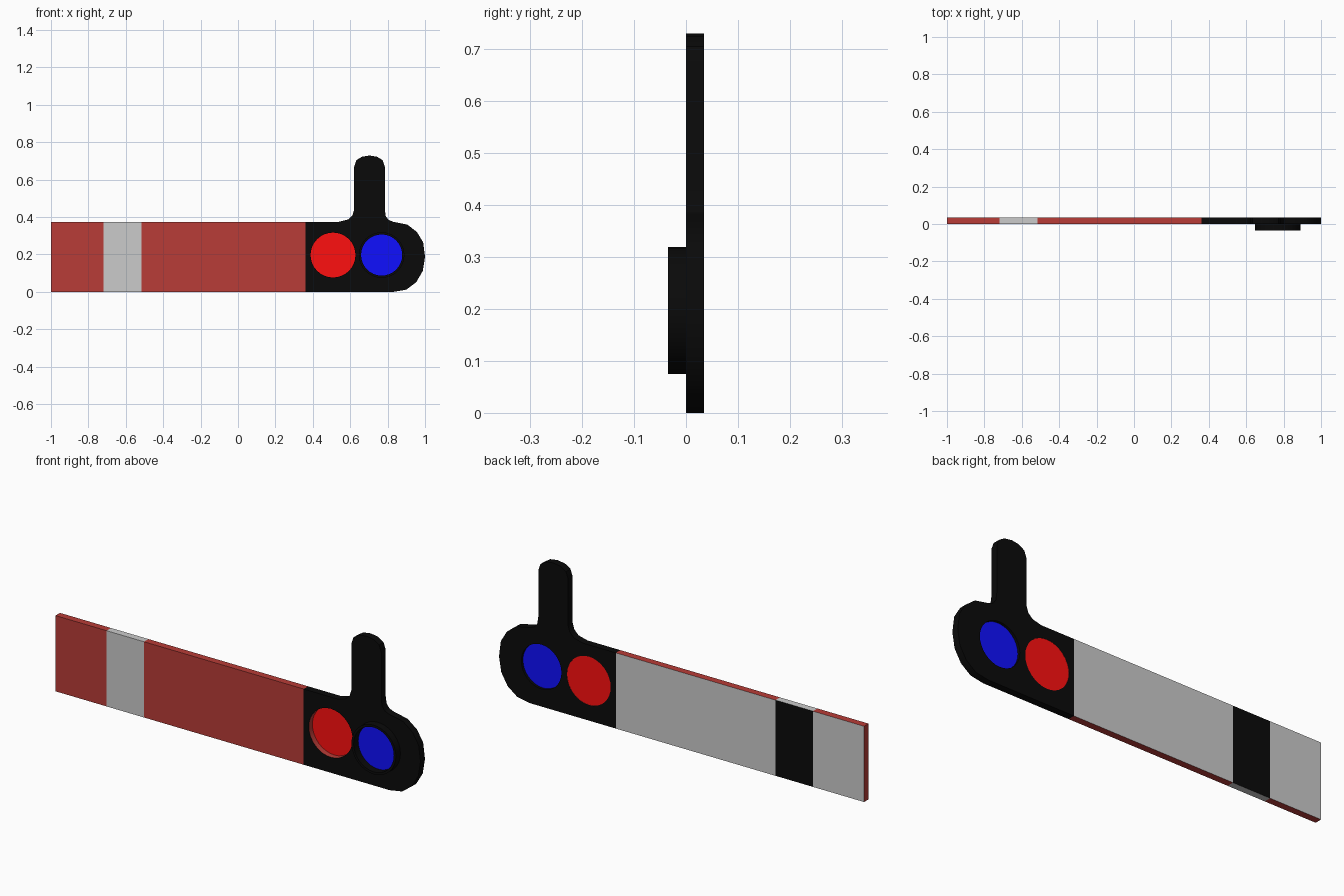
import bpy, bmesh
from math import sin, cos, pi, hypot

if "Cube" in bpy.data.objects:
    bpy.data.objects.remove(bpy.data.objects["Cube"])

T = 0.035          # plate thickness
H = 0.375          # arm height
RED_C, RED_R = (0.508, 0.197), 0.12
BLUE_C, BLUE_R = (0.768, 0.197), 0.11


def material(name, r, g, b):
    m = bpy.data.materials.new(name)
    m.diffuse_color = (r, g, b, 1)
    m.use_nodes = True
    m.node_tree.nodes["Principled BSDF"].inputs["Base Color"].default_value = m.diffuse_color
    return m


ARM_RED = material("arm_red", 0.48, 0.045, 0.038)
WHITE = material("white", 0.6, 0.6, 0.6)
BLACK = material("black", 0.003, 0.003, 0.003)
LENS_RED = material("lens_red", 1.0, 0.005, 0.005)
LENS_BLUE = material("lens_blue", 0.005, 0.005, 1.0)


def circle(c, r, n=32):
    return [(c[0] + r * cos(2 * pi * i / n), c[1] + r * sin(2 * pi * i / n)) for i in range(n)]


def plate(name, loops, y0, y1, *mats):
    """Fill outlines in the XZ plane (inner loops become holes) from y0 to y1."""
    cu = bpy.data.curves.new(name, 'CURVE')
    cu.dimensions = '2D'
    cu.fill_mode = 'BOTH'
    cu.extrude = (y1 - y0) / 2
    for pts in loops:
        s = cu.splines.new('POLY')
        s.points.add(len(pts) - 1)
        for p, (x, z) in zip(s.points, pts):
            p.co = (x, z, 0, 1)
        s.use_cyclic_u = True
    tmp = bpy.data.objects.new(name + "_outline", cu)
    bpy.context.collection.objects.link(tmp)
    bpy.context.view_layer.update()
    me = bpy.data.meshes.new_from_object(tmp.evaluated_get(bpy.context.evaluated_depsgraph_get()))
    bpy.data.objects.remove(tmp)
    bm = bmesh.new()
    bm.from_mesh(me)
    for v in bm.verts:
        x, z, d = v.co
        v.co = (x, (y0 + y1) / 2 - d, z)
    bmesh.ops.remove_doubles(bm, verts=bm.verts, dist=1e-5)
    bmesh.ops.recalc_face_normals(bm, faces=bm.faces)
    for f in bm.faces:
        f.smooth = False
        f.material_index = 0
    bm.to_mesh(me)
    bm.free()
    me.materials.clear()
    for m in mats:
        me.materials.append(m)
    me.name = name
    ob = bpy.data.objects.new(name, me)
    bpy.context.collection.objects.link(ob)
    return ob


# Arm sections: front and edges in one colour, back in another
for name, x0, x1, front, back in (
        ("arm_tip", -1.0, -0.72, ARM_RED, WHITE),
        ("arm_band", -0.72, -0.515, WHITE, BLACK),
        ("arm_main", -0.515, 0.36, ARM_RED, WHITE)):
    ob = plate(name, [[(x0, 0), (x1, 0), (x1, H), (x0, H)]], 0, T, front, back)
    for p in ob.data.polygons:
        if p.normal.y > 0.9:
            p.material_index = 1

# Spectacle plate with upright stem and two lens openings
outline = [(0.36, 0), (0.83, 0), (0.90, 0.012), (0.953, 0.052), (0.988, 0.112), (1.0, 0.187),
           (0.99, 0.265), (0.957, 0.32), (0.905, 0.36), (0.83, 0.375), (0.805, 0.385),
           (0.79, 0.405), (0.785, 0.44), (0.785, 0.67), (0.773, 0.704), (0.743, 0.723),
           (0.703, 0.729), (0.663, 0.723), (0.633, 0.704), (0.621, 0.67), (0.621, 0.44),
           (0.612, 0.41), (0.588, 0.387), (0.54, H), (0.36, H)]
spec = plate("spectacle_plate", [outline, circle(RED_C, RED_R), circle(BLUE_C, BLUE_R)],
             0, T, BLACK, ARM_RED)
for p in spec.data.polygons:
    c = p.center
    if abs(p.normal.y) < 0.1 and hypot(c.x - RED_C[0], c.z - RED_C[1]) < RED_R + 0.003:
        p.material_index = 1

# Raised ring in front of the blue lens
plate("lens_ring", [circle(BLUE_C, 0.122), circle(BLUE_C, BLUE_R)], -T, 0, BLACK)

# Lenses
plate("red_lens", [circle(RED_C, RED_R)], 0.028, T - 0.001, LENS_RED)
plate("blue_lens", [circle(BLUE_C, BLUE_R)], 0.001, 0.022, LENS_BLUE)

# Smooth the rounded edges
for ob in bpy.context.collection.objects:
    ob.select_set(True)
    bpy.context.view_layer.objects.active = ob
bpy.ops.object.shade_smooth_by_angle(angle=pi / 6)
